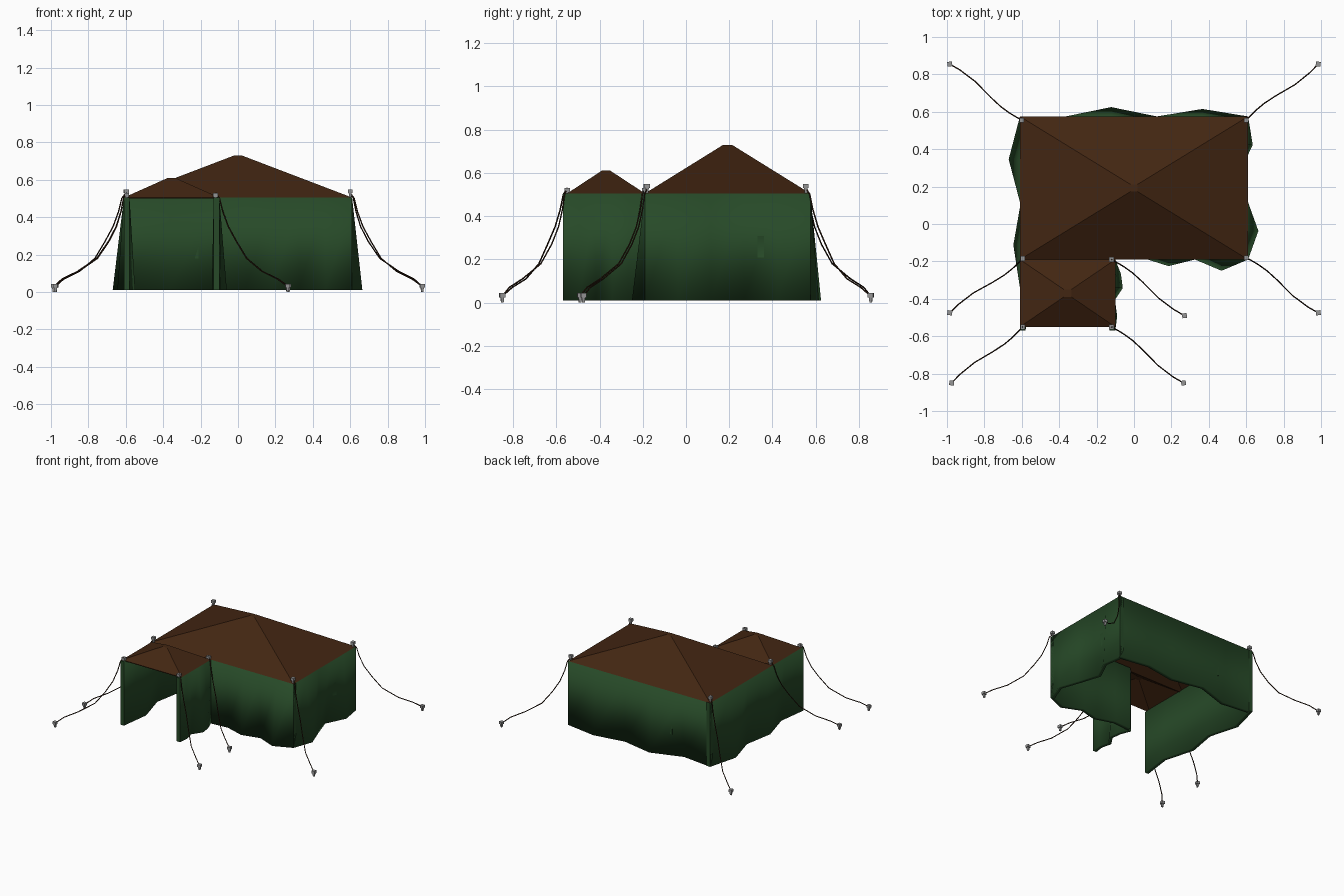
import bpy, bmesh, math
from mathutils import Vector

if "Cube" in bpy.data.objects:
    bpy.data.objects.remove(bpy.data.objects["Cube"], do_unlink=True)


def material(name, rgb):
    m = bpy.data.materials.new(name)
    m.use_nodes = True
    m.diffuse_color = (*rgb, 1)
    m.node_tree.nodes["Principled BSDF"].inputs["Base Color"].default_value = (*rgb, 1)
    return m


GREEN = material("green canvas", (0.02, 0.068, 0.021))
BROWN = material("brown canvas", (0.055, 0.019, 0.006))
ROPE = material("dark rope", (0.03, 0.012, 0.005))
METAL = material("grey metal", (0.3, 0.3, 0.3))

EAVE, FLOOR, THICK = 0.505, 0.01, 0.03


def finish(bm, name, mat, smooth=False):
    bmesh.ops.recalc_face_normals(bm, faces=bm.faces[:])
    for f in bm.faces:
        f.smooth = smooth
    me = bpy.data.meshes.new(name)
    bm.to_mesh(me)
    bm.free()
    me.materials.append(mat)
    ob = bpy.data.objects.new(name, me)
    bpy.context.collection.objects.link(ob)
    return ob


def wall(name, start, end, outward, sway):
    """Thick hanging cloth: straight at the eave, waving in and out at the hem."""
    a, b, out = Vector(start), Vector(end), Vector(outward)
    bm = bmesh.new()
    rings = []
    offsets = [0, *sway, 0]
    for i, d in enumerate(offsets):
        p = a.lerp(b, i / (len(offsets) - 1))
        hem = p + out * d
        inner = out * THICK
        rings.append([bm.verts.new((q.x, q.y, z)) for q, z in (
            (p, EAVE), (hem, FLOOR), (hem - inner, FLOOR), (p - inner, EAVE))])
    for r, s in zip(rings, rings[1:]):
        for k in range(4):
            n = (k + 1) % 4
            bm.faces.new((r[k], r[n], s[n], s[k]))
    caps = [bm.faces.new(rings[0]), bm.faces.new(rings[-1])]
    for cap in caps:
        for e in cap.edges:
            e.smooth = False
    return finish(bm, name, GREEN, True)


def roof(name, x0, x1, y0, y1, peak):
    """Four slopes up to a tiny flat cap, as a thin shell."""
    cx, cy, c = (x0 + x1) / 2, (y0 + y1) / 2, 0.02
    bm = bmesh.new()
    low = [bm.verts.new((x, y, EAVE)) for x, y in ((x0, y0), (x1, y0), (x1, y1), (x0, y1))]
    top = [bm.verts.new((cx + sx * c, cy + sy * c, peak))
           for sx, sy in ((-1, -1), (1, -1), (1, 1), (-1, 1))]
    for k in range(4):
        n = (k + 1) % 4
        bm.faces.new((low[k], low[n], top[n], top[k]))
    bm.faces.new(top)
    ob = finish(bm, name, BROWN)
    mod = ob.modifiers.new("cloth thickness", "SOLIDIFY")
    mod.thickness = 0.006
    return ob


def peg(name, x, y, z, angle):
    """Tapered square shaft with a wider head."""
    bm = bmesh.new()
    for r1, r2, z0, z1 in ((0.008, 0.012, 0, 0.028), (0.018, 0.018, 0.024, 0.044)):
        made = bmesh.ops.create_cone(bm, cap_ends=True, segments=4,
                                     radius1=r1, radius2=r2, depth=z1 - z0)
        bmesh.ops.translate(bm, verts=made["verts"], vec=(0, 0, (z0 + z1) / 2))
    ob = finish(bm, name, METAL)
    ob.location = (x, y, z)
    ob.rotation_euler.z = angle
    return ob


def rope(name, start, end):
    """Slack guy line drooping from the eave to the ground."""
    a, b = Vector(start), Vector(end)
    side = Vector((-(b - a).y, (b - a).x)).normalized()
    fall = [(0, .53), (.05, .5), (.09, .43), (.16, .35), (.27, .27),
            (.42, .18), (.66, .11), (.87, .07), (1, .03)]
    cu = bpy.data.curves.new(name, "CURVE")
    cu.dimensions = "3D"
    cu.bevel_depth = 0.0035
    cu.bevel_resolution = 1
    cu.use_fill_caps = True
    sp = cu.splines.new("POLY")
    sp.points.add(len(fall) - 1)
    for pt, (t, z) in zip(sp.points, fall):
        p = a.lerp(b, t) + side * 0.012 * math.sin(t * math.tau)
        pt.co = (p.x, p.y, z, 1)
    cu.materials.append(ROPE)
    ob = bpy.data.objects.new(name, cu)
    bpy.context.collection.objects.link(ob)


# Canvas walls: main room plus open-fronted porch
X, BACK, MID, FRONT, PORCH = 0.61, 0.575, -0.19, -0.57, -0.1
wall("porch_side_wall", (-X, FRONT), (-X, BACK), (-1, 0), (-.03, .035, -.005, .06))
wall("back_wall", (-X, BACK), (X, BACK), (0, 1), (-.03, .05, 0, .04))
wall("far_side_wall", (X, BACK), (X, MID), (1, 0), (.025, -.05, 0, .055))
wall("front_wall", (X, MID), (PORCH, MID), (0, -1), (.06, 0, .035, -.01))
wall("porch_inner_wall", (PORCH, MID), (PORCH, FRONT), (1, 0), (.03, .04, -.01, .01))

# Roofs
roof("main_roof", -X, X, MID, BACK, 0.73)
roof("porch_roof", -X, PORCH, -0.55, MID, 0.61)

# Small window flap showing on both sides of the back wall
bm = bmesh.new()
bmesh.ops.create_cube(bm, size=1)
bmesh.ops.scale(bm, verts=bm.verts, vec=(0.08, 0.044, 0.15))
flap = finish(bm, "window_flap", GREEN)
flap.location = (-0.25, BACK - 0.011, 0.255)

# Guy lines with a peg at each end
lines = {
    "back_left": ((.6, .555), (.985, .855), .505),
    "back_right": ((-.6, .555), (-.985, .855), .505),
    "front_left": ((.6, -.18), (.985, -.475), .505),
    "front_right": ((-.595, -.185), (-.985, -.475), .505),
    "porch_back": ((-.12, -.19), (.27, -.49), .485),
    "porch_right": ((-.595, -.55), (-.975, -.85), .485),
    "porch_left": ((-.12, -.55), (.265, -.85), .485),
}
for key, (a, b, z) in lines.items():
    turn = math.atan2(b[1] - a[1], b[0] - a[0])
    rope(key + "_rope", a, b)
    peg(key + "_eave_pin", *a, z, math.pi / 4)
    peg(key + "_ground_peg", *b, 0, turn)
